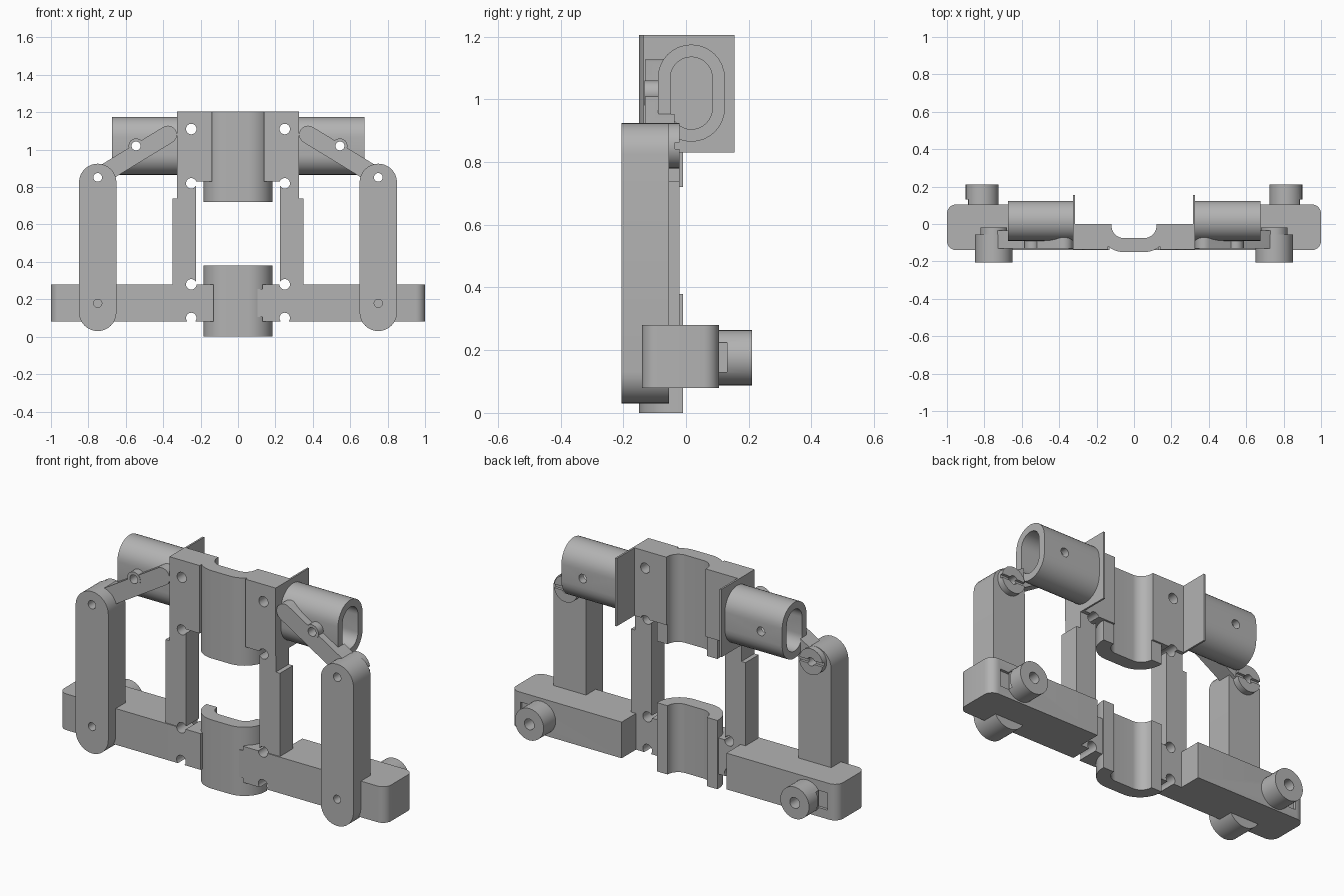
import bpy, bmesh, math
from mathutils import Vector

cube = bpy.data.objects.get("Cube")
if cube:
    bpy.data.objects.remove(cube, do_unlink=True)

grey = bpy.data.materials.new("plain grey")
grey.use_nodes = True
grey.diffuse_color = (0.45, 0.45, 0.45, 1)
grey.node_tree.nodes["Principled BSDF"].inputs["Base Color"].default_value = grey.diffuse_color


def arc(cx, cy, r, a0, a1, n=16):
    angles = [math.radians(a0 + (a1 - a0) * i / n) for i in range(n + 1)]
    return [(cx + r * math.cos(a), cy + r * math.sin(a)) for a in angles]


def slot(a, b, r):
    """Outline of a bar with round ends between two points."""
    t = math.degrees(math.atan2(b[1] - a[1], b[0] - a[0]))
    return arc(*b, r, t - 90, t + 90) + arc(*a, r, t + 90, t + 270)


def circle(cx, cy, r):
    return arc(cx, cy, r, 0, 360, 32)[:-1]


def prism(name, outline, axis, lo, hi):
    """Extrude a 2D outline along x (y,z), y (x,z) or z (x,y)."""
    place = {"x": lambda p: (lo, *p), "y": lambda p: (p[0], lo, p[1]), "z": lambda p: (*p, lo)}[axis]
    bm = bmesh.new()
    face = bm.faces.new([bm.verts.new(place(p)) for p in outline])
    side = bmesh.ops.extrude_face_region(bm, geom=[face])
    shift = Vector([hi - lo if a == axis else 0 for a in "xyz"])
    bmesh.ops.translate(bm, vec=shift, verts=[v for v in side["geom"] if isinstance(v, bmesh.types.BMVert)])
    bmesh.ops.recalc_face_normals(bm, faces=bm.faces)
    mesh = bpy.data.meshes.new(name)
    bm.to_mesh(mesh)
    bm.free()
    mesh.materials.append(grey)
    obj = bpy.data.objects.new(name, mesh)
    bpy.context.collection.objects.link(obj)
    return obj


def box(name, x0, x1, y0, y1, z0, z1):
    return prism(name, [(x0, y0), (x1, y0), (x1, y1), (x0, y1)], "z", z0, z1)


def activate(obj):
    bpy.ops.object.select_all(action="DESELECT")
    obj.select_set(True)
    bpy.context.view_layer.objects.active = obj


def cut(obj, *cutters):
    for c in cutters:
        activate(obj)
        mod = obj.modifiers.new("cut", "BOOLEAN")
        mod.operation, mod.solver, mod.object = "DIFFERENCE", "EXACT", c
        bpy.ops.object.modifier_apply(modifier=mod.name)
        bpy.data.objects.remove(c, do_unlink=True)
    return obj


def drill(x, z, r=0.028, lo=-0.3, hi=0.3):
    return prism("drill", circle(x, z, r), "y", lo, hi)


def finish(obj, mirrored=True):
    activate(obj)
    if mirrored:
        obj.modifiers.new("mirror", "MIRROR").use_mirror_merge = False
        bpy.ops.object.modifier_apply(modifier="mirror")
    bpy.ops.object.shade_smooth_by_angle(angle=math.radians(30))


# Half-pipe saddles, upper and lower
outer = arc(-0.055, -0.02, 0.13, 180, 270) + arc(0.055, -0.02, 0.13, 270, 360)
inner = arc(0.055, -0.01, 0.065, 0, -90) + arc(-0.055, -0.01, 0.065, 270, 180)
saddle = [(-0.185, -0.01)] + outer + [(0.185, -0.01)] + inner
finish(prism("upper_saddle", saddle, "z", 0.72, 1.205), False)
finish(prism("lower_saddle", saddle, "z", 0, 0.38), False)
finish(box("saddle_plate", 0.09, 0.2, -0.14, -0.1, 0.105, 0.255), False)

# Upper blocks beside the saddle
finish(cut(box("upper_block", 0.14, 0.32, -0.135, 0, 0.83, 1.205),
           drill(0.25, 1.11), drill(0.25, 0.82)))
finish(box("channel_lip", 0.12, 0.145, -0.07, 0, 0.83, 1.205))

# Thin flange plates and hollow tubes
finish(box("tube_flange", 0.315, 0.325, -0.135, 0.155, 0.83, 1.205))
low, high = (0.017, 0.972), (0.017, 1.068)
PIN = (0.545, 1.02)
finish(cut(prism("side_tube", slot(low, high, 0.107), "x", 0.325, 0.675),
           prism("bore", slot(low, high, 0.067), "x", 0.33, 0.8),
           drill(*PIN, 0.024)))

# Vertical straps, stepped near the top
strap = [(0.225, 0.27), (0.35, 0.27), (0.35, 0.74), (0.325, 0.74), (0.325, 0.84), (0.225, 0.84)]
finish(cut(prism("vertical_strap", strap, "y", -0.134, -0.02),
           drill(0.25, 0.82), drill(0.25, 0.28)))

# Lower cross bars with rounded outer ends, and the thin webs to the saddle
bar = ([(0.32, -0.14)] + arc(0.95, -0.09, 0.05, -90, 0, 8)
       + arc(0.95, 0.055, 0.05, 0, 90, 8) + [(0.32, 0.105)])
finish(cut(prism("cross_bar", bar, "z", 0.08, 0.28),
           box("key_slot", 0.85, 0.94, 0.09, 0.2, 0.13, 0.225)))
finish(cut(box("bar_web", 0.13, 0.33, -0.14, -0.02, 0.08, 0.28),
           drill(0.25, 0.28), drill(0.25, 0.1)))

# Rear knobs
finish(cut(prism("rear_knob", circle(0.812, 0.176, 0.088), "y", 0.1, 0.21),
           drill(0.812, 0.176, 0.03, 0.12, 0.3),
           box("key_slot", 0.88, 0.94, 0.0, 0.13, 0.13, 0.225)))

# Upright arms with round ends
TOP = (0.75, 0.852)
finish(cut(prism("upright_arm", slot((0.75, 0.13), (0.75, 0.825), 0.1), "y", -0.205, -0.055),
           drill(*TOP, 0.023), drill(0.75, 0.178, 0.022, -0.3, -0.15)))
finish(cut(prism("arm_boss", circle(*TOP, 0.072), "y", -0.056, -0.02),
           drill(*TOP, 0.023),
           box("boss_slot", 0.65, 0.85, -0.035, 0, 0.842, 0.862)))

# Slanted links from arm to tube, hollowed to clear the tube
finish(cut(prism("slanted_link", slot(TOP, (0.375, 1.08), 0.048), "y", -0.13, -0.036),
           prism("tube_clearance", slot(low, high, 0.107), "x", 0.2, 0.675),
           drill(*TOP, 0.023), drill(*PIN, 0.024)))
finish(cut(prism("link_boss", circle(*PIN, 0.04), "y", -0.132, -0.085),
           drill(*PIN, 0.024)))
